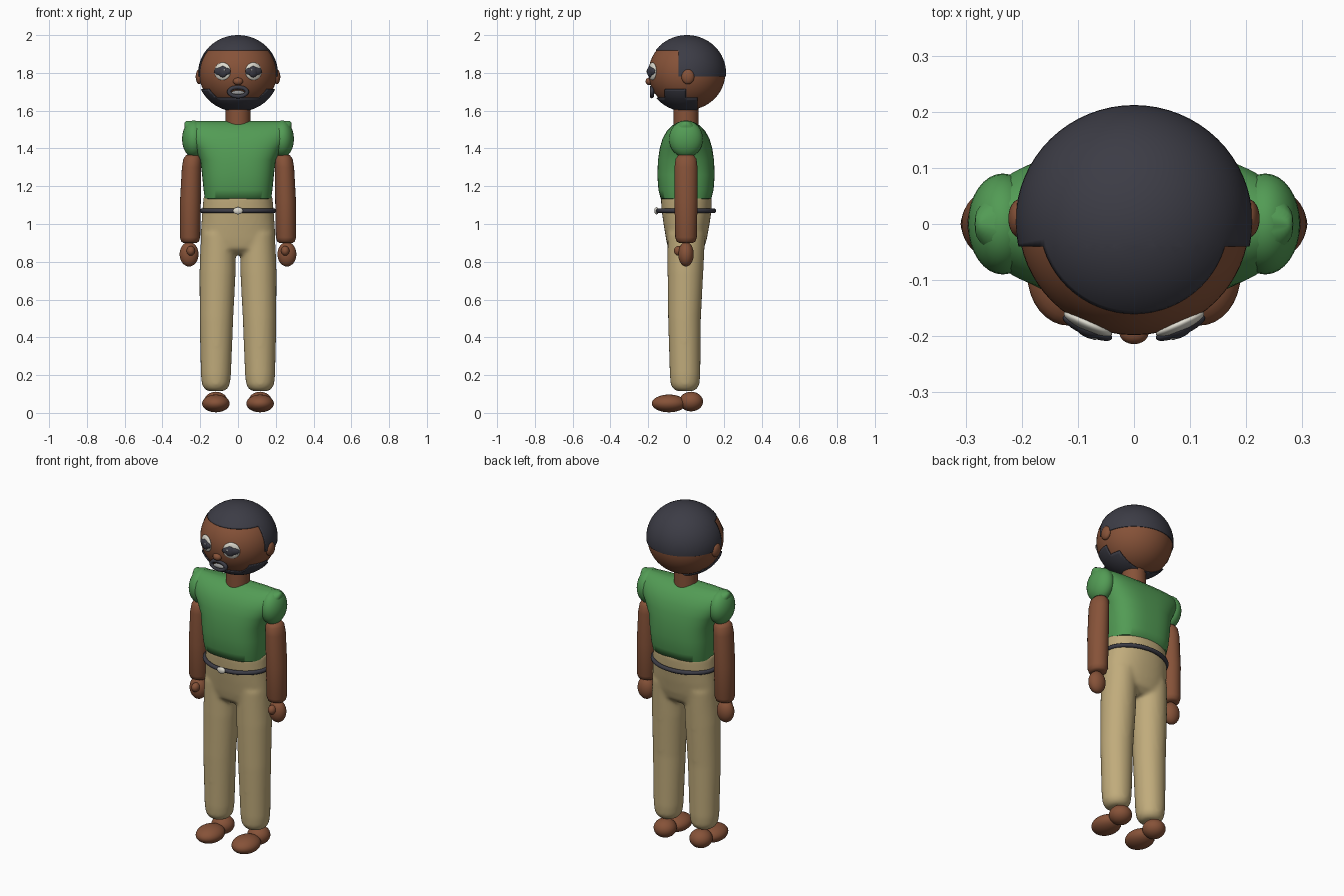
import bpy, bmesh, math
from mathutils import Matrix, Vector

cube = bpy.data.objects.get("Cube")
if cube:
    bpy.data.objects.remove(cube)


def material(name, r, g, b):
    m = bpy.data.materials.new(name)
    m.use_nodes = True
    m.diffuse_color = (r, g, b, 1)
    bsdf = next(n for n in m.node_tree.nodes if n.type == 'BSDF_PRINCIPLED')
    bsdf.inputs["Base Color"].default_value = (r, g, b, 1)
    return m


SKIN = material("brown skin", .24, .085, .04)
GREEN = material("green cloth", .085, .33, .09)
TAN = material("tan cloth", .53, .41, .2)
DARK = material("dark charcoal", .045, .045, .06)
WHITE = material("off white", .72, .7, .62)
GREY = material("grey", .3, .3, .3)


def finish(bm, name, mat, angle=60):
    bmesh.ops.recalc_face_normals(bm, faces=bm.faces)
    mesh = bpy.data.meshes.new(name)
    bm.to_mesh(mesh)
    bm.free()
    ob = bpy.data.objects.new(name, mesh)
    bpy.context.collection.objects.link(ob)
    mesh.materials.append(mat)
    bpy.ops.object.select_all(action='DESELECT')
    ob.select_set(True)
    bpy.context.view_layer.objects.active = ob
    bpy.ops.object.shade_smooth_by_angle(angle=math.radians(angle))
    return ob


def ball(name, mat, loc, radii, turn=0, segs=32):
    bm = bmesh.new()
    bmesh.ops.create_uvsphere(bm, u_segments=segs, v_segments=segs // 2, radius=1)
    bm.transform(Matrix.Translation(loc) @ Matrix.Rotation(turn, 4, 'Z')
                 @ Matrix.Diagonal((*radii, 1)))
    return finish(bm, name, mat)


def add_loft(bm, sections, power=2, segs=40):
    # each section: height, centre x, centre y, half width, half depth
    rings = []
    for z, cx, cy, rx, ry in sections:
        ring = []
        for i in range(segs):
            a = math.tau * i / segs
            c, s = math.cos(a), math.sin(a)
            ring.append(bm.verts.new((
                cx + rx * math.copysign(abs(c) ** (2 / power), c),
                cy + ry * math.copysign(abs(s) ** (2 / power), s), z)))
        rings.append(ring)
    for low, high in zip(rings, rings[1:]):
        for i in range(segs):
            j = (i + 1) % segs
            bm.faces.new((low[i], low[j], high[j], high[i]))
    bm.faces.new(rings[0][::-1])
    bm.faces.new(rings[-1])


def ring(name, mat, loc, rx, ry, thick, upright=False):
    bm = bmesh.new()
    loops = []
    for i in range(48):
        a = math.tau * i / 48
        out = Vector((math.cos(a), math.sin(a), 0))
        mid = Vector((rx * out.x, ry * out.y, 0))
        loops.append([bm.verts.new(mid + thick * (out * math.cos(b) + Vector((0, 0, math.sin(b)))))
                      for b in (math.tau * k / 10 for k in range(10))])
    for i in range(48):
        for k in range(10):
            n, m = (i + 1) % 48, (k + 1) % 10
            bm.faces.new((loops[i][k], loops[n][k], loops[n][m], loops[i][m]))
    if upright:
        bm.transform(Matrix.Rotation(math.pi / 2, 4, 'X'))
    bm.transform(Matrix.Translation(loc))
    return finish(bm, name, mat)


# head, with hair and beard as thin shells cut along straight hairlines
HEAD = Vector((0, .005, 1.8))
ball("head", SKIN, HEAD, (.206, .203, .197), segs=64)


def shell(name, z_cuts, y_cuts, keep):
    bm = bmesh.new()
    bmesh.ops.create_uvsphere(bm, u_segments=64, v_segments=32, radius=1)
    bm.transform(Matrix.Translation(HEAD) @ Matrix.Diagonal((.211, .207, .2, 1)))
    cuts = [((0, 0, z), (0, 0, 1)) for z in z_cuts] + [((0, y, 0), (0, 1, 0)) for y in y_cuts]
    for co, no in cuts:
        bmesh.ops.bisect_plane(bm, geom=bm.verts[:] + bm.edges[:] + bm.faces[:],
                               plane_co=co, plane_no=no)
    gone = [f for f in bm.faces if not keep(f.calc_center_median())]
    bmesh.ops.delete(bm, geom=gone, context='FACES')
    ob = finish(bm, name, DARK)
    mod = ob.modifiers.new("thickness", 'SOLIDIFY')
    mod.thickness, mod.offset = .006, -1
    return ob


shell("hair", (1.92, 1.78), (-.04,),
      lambda c: c.z > 1.92 or (c.z > 1.78 and c.y > -.04))
shell("beard", (1.715, 1.67), (-.11, 0, .06),
      lambda c: (c.z < 1.715 and -.11 < c.y < 0) or (c.z < 1.67 and c.y < .06))

# face
ball("nose", SKIN, (0, -.194, 1.755), (.026, .02, .02))
ring("moustache", DARK, (0, -.181, 1.7), .047, .024, .011, True)
ball("lips", GREY, (0, -.178, 1.695), (.036, .013, .012))

for side, s in (("left", 1), ("right", -1)):
    turn = s * .42
    ball(side + "_eye_white", WHITE, (s * .082, -.178, 1.808), (.047, .014, .047), turn)
    ball(side + "_eyelid", DARK, (s * .083, -.185, 1.808), (.048, .014, .023), turn)
    ball(side + "_iris", DARK, (s * .08, -.188, 1.806), (.027, .015, .03), turn)
    ball(side + "_eye_glint", GREY, (s * .072, -.202, 1.815), (.007, .004, .006), turn)
    ball(side + "_ear", SKIN, (s * .204, .01, 1.78), (.02, .034, .04))

    # sleeves, arms and hands
    ball(side + "_sleeve", GREEN, (s * .234, 0, 1.45), (.062, .09, .098))
    bm = bmesh.new()
    add_loft(bm, [(.9, s * .254, 0, .036, .036), (.908, s * .254, 0, .047, .05),
                  (.93, s * .254, 0, .054, .057), (1.12, s * .252, 0, .055, .061),
                  (1.3, s * .246, 0, .051, .061), (1.345, s * .242, 0, .047, .055),
                  (1.365, s * .24, 0, .034, .04)])
    finish(bm, side + "_arm", SKIN)
    ball(side + "_hand", SKIN, (s * .259, 0, .84), (.05, .041, .065))
    ball(side + "_thumb", SKIN, (s * .25, -.038, .858), (.022, .026, .026))

    # shoes
    ball(side + "_shoe_toe", SKIN, (s * .117, -.09, .05), (.073, .091, .047))
    ball(side + "_shoe_heel", SKIN, (s * .117, .027, .06), (.062, .063, .052))

# neck
bm = bmesh.new()
add_loft(bm, [(1.5, 0, 0, .065, .065), (1.64, 0, 0, .065, .065)])
finish(bm, "neck", SKIN)

# shirt body with broad flat shoulders
bm = bmesh.new()
add_loft(bm, [(1.132, 0, 0, .165, .125), (1.135, 0, 0, .176, .134),
              (1.18, 0, 0, .182, .146), (1.26, 0, 0, .19, .152),
              (1.34, 0, 0, .2, .148), (1.4, 0, 0, .23, .139),
              (1.45, 0, 0, .262, .125), (1.49, 0, 0, .277, .103),
              (1.52, 0, 0, .284, .075), (1.537, 0, 0, .283, .048),
              (1.545, 0, 0, .275, .022)], power=2.8, segs=64)
finish(bm, "shirt", GREEN)

# trousers: hips and two legs melted together
bm = bmesh.new()
add_loft(bm, [(.84, 0, 0, .12, .06), (.87, 0, 0, .185, .095), (.92, 0, .002, .199, .108),
              (1.0, 0, .003, .194, .122), (1.07, 0, .003, .189, .132),
              (1.15, 0, .002, .182, .136)], power=2.2)
for s in (1, -1):
    add_loft(bm, [(.115, s * .117, -.005, .04, .04), (.125, s * .117, -.005, .06, .062),
                  (.15, s * .117, -.005, .074, .076), (.2, s * .117, -.005, .08, .081),
                  (.5, s * .114, -.008, .089, .087), (.75, s * .108, -.003, .096, .095),
                  (.95, s * .104, .002, .092, .1)])
trousers = finish(bm, "trousers", TAN)
mod = trousers.modifiers.new("melt", 'REMESH')
mod.mode, mod.voxel_size, mod.use_smooth_shade = 'VOXEL', .01, True
mod = trousers.modifiers.new("soften", 'SMOOTH')
mod.factor, mod.iterations = .5, 10

# belt and buckle
ring("belt", DARK, (0, 0, 1.07), .19, .148, .012)
ball("buckle", WHITE, (0, -.156, 1.07), (.026, .012, .019))
